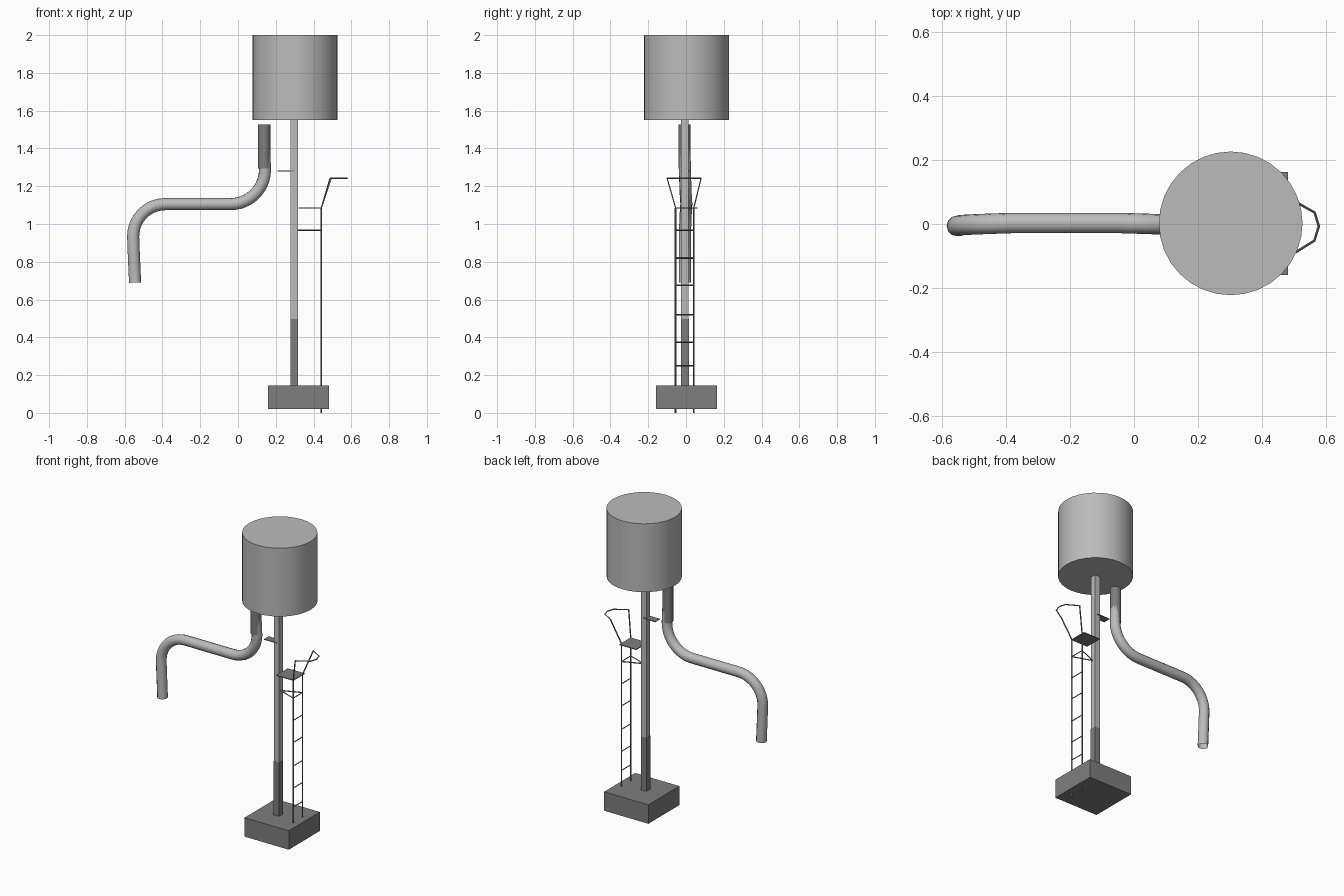
import bpy, math
from mathutils import Vector

if "Cube" in bpy.data.objects:
    bpy.data.objects.remove(bpy.data.objects["Cube"])


def material(name, v):
    m = bpy.data.materials.new(name)
    m.diffuse_color = (v, v, v, 1)
    m.use_nodes = True
    m.node_tree.nodes["Principled BSDF"].inputs["Base Color"].default_value = m.diffuse_color
    return m


LIGHT = material("light grey", 0.5)
DARK = material("dark grey", 0.21)


def box(name, lo, hi, mat):
    lo, hi = Vector(lo), Vector(hi)
    bpy.ops.mesh.primitive_cube_add(size=1, location=(lo + hi) / 2)
    o = bpy.context.object
    o.name = name
    o.scale = hi - lo
    bpy.ops.object.transform_apply(location=False, rotation=False, scale=True)
    o.data.materials.append(mat)
    return o


def cylinder(name, x, y, z0, z1, r, sides, mat):
    bpy.ops.mesh.primitive_cylinder_add(vertices=sides, radius=r, depth=z1 - z0,
                                        location=(x, y, (z0 + z1) / 2))
    o = bpy.context.object
    o.name = name
    o.data.materials.append(mat)
    bpy.ops.object.shade_smooth_by_angle(angle=math.radians(30))
    return o


def tube(name, pts, r, mat, res=0, caps=True):
    """Sweep a round (or square, res=0) section along a path."""
    c = bpy.data.curves.new(name, "CURVE")
    c.dimensions = "3D"
    c.bevel_depth = r
    c.bevel_resolution = res
    c.use_fill_caps = caps
    s = c.splines.new("POLY")
    s.points.add(len(pts) - 1)
    for p, q in zip(s.points, pts):
        p.co = (*q, 1)
    s.use_smooth = res > 0
    o = bpy.data.objects.new(name, c)
    bpy.context.collection.objects.link(o)
    bpy.ops.object.select_all(action="DESELECT")
    o.select_set(True)
    bpy.context.view_layer.objects.active = o
    bpy.ops.object.convert(target="MESH")
    o = bpy.context.object
    o.name = name
    o.data.materials.clear()
    o.data.materials.append(mat)
    return o


def arc(cx, cz, r, a0, a1, y0, y1, n=10):
    out = []
    for i in range(n + 1):
        t = i / n
        a = math.radians(a0 + (a1 - a0) * t)
        out.append((cx + r * math.cos(a), y0 + (y1 - y0) * t, cz + r * math.sin(a)))
    return out


# Foundation, post and tank
box("base", (0.16, -0.16, 0.02), (0.482, 0.163, 0.145), DARK)
box("lower_post", (0.278, -0.027, 0.14), (0.318, 0.015, 0.497), DARK)
box("upper_post", (0.279, -0.026, 0.497), (0.317, 0.014, 1.56), LIGHT)
cylinder("tank", 0.303, 0.002, 1.55, 2.0, 0.225, 32, LIGHT)

# Spout pipe: down-turned end, level run, upturned bend into the sleeve
path = [(-0.545, -0.006, 0.69), (-0.552, -0.006, 0.85)]
path += arc(-0.385, 0.935, 0.17, 180, 90, -0.006, 0.003)
path += arc(-0.04, 1.288, 0.183, 270, 360, 0.003, -0.006)
path += [(0.138, -0.008, 1.42)]
tube("spout_pipe", path, 0.032, LIGHT, res=4, caps=False)
cylinder("spout_sleeve", 0.138, -0.008, 1.295, 1.528, 0.033, 16, DARK)

# Small plate on the spout side of the post
box("spout_bracket", (0.21, -0.028, 1.279), (0.298, 0.02, 1.284), DARK)

# Ladder with rungs, brace and platform
LX, YA, YB, TOP = 0.441, -0.055, 0.041, 1.085
for tag, y in (("front", YA), ("back", YB)):
    tube("ladder_rail_" + tag, [(LX, y, 0), (LX, y, TOP)], 0.005, DARK)
    tube("ladder_brace_" + tag, [(LX, y, 0.967), (0.315, -0.01, 0.967)], 0.004, DARK)
for z in (0.25, 0.375, 0.52, 0.675, 0.82, 0.967):
    tube("ladder_rung", [(LX, YA, z), (LX, YB, z)], 0.004, DARK)
box("platform", (0.32, -0.057, 1.082), (0.443, 0.06, 1.087), DARK)

# Guard rail leaning out above the platform
tube("guard_upright_front", [(LX, YA, TOP), (0.487, -0.1, 1.242)], 0.004, DARK)
tube("guard_upright_back", [(LX, YB, TOP), (0.493, 0.08, 1.242)], 0.004, DARK)
tube("guard_hoop", [(x, y, 1.242) for x, y in (
    (0.487, -0.1), (0.515, -0.083), (0.565, -0.052), (0.579, -0.007),
    (0.566, 0.036), (0.52, 0.062), (0.493, 0.08))], 0.004, DARK)
